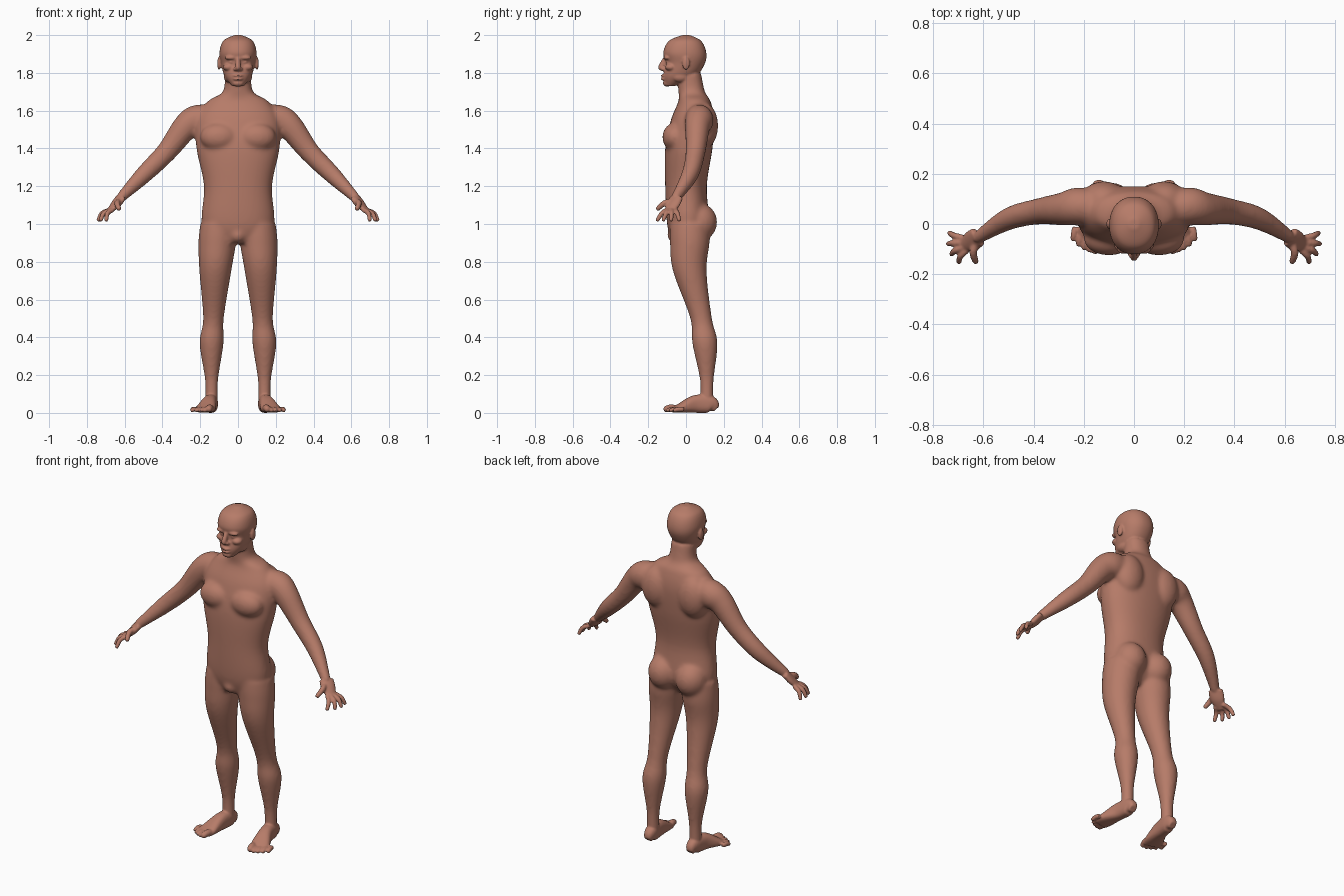
import bpy, bmesh, math
from mathutils import Vector, Matrix

cube = bpy.data.objects.get("Cube")
if cube:
    bpy.data.objects.remove(cube, do_unlink=True)

SIDEWAYS = Vector((1, 0, 0))
UP = Vector((0, 0, 1))


def spline(rows, steps=6):
    """Catmull-Rom interpolation of whole section rows."""
    points = [Vector(row) for row in rows]
    last = len(points) - 1
    result = []
    for i, (start, end) in enumerate(zip(points, points[1:])):
        leave = (end - points[max(i - 1, 0)]) / 2
        arrive = (points[min(i + 2, last)] - start) / 2
        for step in range(steps):
            t = step / steps
            ease = t * t * (3 - 2 * t)
            result.append(start.lerp(end, ease)
                          + leave * t * (1 - t) ** 2
                          - arrive * t * t * (1 - t))
    result.append(points[last])
    return result


def loft(bm, rows, hint, axis=None, power=2, sides=32):
    """Skin sections of (x, y, z, radius along hint, radius across)."""
    rows = spline(rows)
    last = len(rows) - 1
    rings = []
    for i, row in enumerate(rows):
        centre = Vector(row[:3])
        before = Vector(rows[max(i - 1, 0)][:3])
        after = Vector(rows[min(i + 1, last)][:3])
        along = axis or (after - before).normalized()
        u = (hint - along * hint.dot(along)).normalized()
        v = along.cross(u)
        ring = []
        for k in range(sides):
            angle = math.tau * k / sides
            c, s = math.cos(angle), math.sin(angle)
            c = math.copysign(abs(c) ** (2 / power), c)
            s = math.copysign(abs(s) ** (2 / power), s)
            ring.append(bm.verts.new(centre + u * c * row[3] + v * s * row[4]))
        rings.append(ring)
    for low, high in zip(rings, rings[1:]):
        for k in range(sides):
            n = (k + 1) % sides
            bm.faces.new((low[k], low[n], high[n], high[k]))
    bm.faces.new(reversed(rings[0]))
    bm.faces.new(rings[-1])


def limb(bm, rows, wide=1, hint=UP, axis=None):
    """Loft a path of (x, y, z, radius) with one width ratio."""
    loft(bm, [(x, y, z, r, r * wide) for x, y, z, r in rows], hint, axis)


def column(bm, rows):
    """Upright central loft from (height, half width, front, back)."""
    sections = [(0, (front + back) / 2, z, width, (back - front) / 2)
                for z, width, front, back in rows]
    loft(bm, sections, SIDEWAYS, UP, power=2.2, sides=48)


def blob(bm, centre, radii):
    place = Matrix.Translation(centre) @ Matrix.Diagonal(radii).to_4x4()
    bmesh.ops.create_icosphere(bm, subdivisions=4, radius=1, matrix=place)


def digit(bm, base, tip, radius, lift):
    """Finger or toe with a slight knuckle bend and a rounded tip."""
    middle = (base + tip) / 2 + lift
    end = tip + (tip - middle).normalized() * radius / 2
    limb(bm, [(*base, radius), (*middle, radius), (*tip, radius * .8),
              (*end, radius * .3)])


def mirror(bm):
    copy = bmesh.ops.duplicate(bm, geom=bm.verts[:] + bm.edges[:] + bm.faces[:])
    verts = [item for item in copy["geom"] if isinstance(item, bmesh.types.BMVert)]
    bmesh.ops.scale(bm, vec=(-1, 1, 1), verts=verts)


def fuse(bm, name, voxel, rounds):
    """Weld overlapping parts into one smooth skin."""
    bmesh.ops.recalc_face_normals(bm, faces=bm.faces[:])
    mesh = bpy.data.meshes.new(name)
    bm.to_mesh(mesh)
    bm.free()
    ob = bpy.data.objects.new(name, mesh)
    bpy.context.collection.objects.link(ob)
    remesh = ob.modifiers.new("weld", 'REMESH')
    remesh.mode = 'VOXEL'
    remesh.voxel_size = voxel
    remesh.use_smooth_shade = True
    smooth = ob.modifiers.new("soften", 'SMOOTH')
    smooth.factor = .5
    smooth.iterations = rounds
    graph = bpy.context.evaluated_depsgraph_get()
    result = bpy.data.meshes.new_from_object(ob.evaluated_get(graph))
    ob.modifiers.clear()
    ob.data = result
    bpy.data.meshes.remove(mesh)
    return ob


# Limbs and large muscles, mirrored
bm = bmesh.new()
arm = [(.14, .06, 1.56, .07), (.22, .07, 1.55, .08), (.28, .06, 1.51, .07),
       (.38, .05, 1.38, .055), (.5, .02, 1.26, .047), (.63, -.06, 1.13, .026)]
limb(bm, arm, wide=.95)
leg = [(.1, .02, 1, .1), (.11, .02, .9, .1), (.12, .02, .75, .085),
       (.13, .08, .5, .055), (.14, .1, .37, .064), (.14, .11, .18, .036),
       (.14, .11, .05, .034)]
limb(bm, leg, wide=1.05, hint=SIDEWAYS, axis=UP)
chest, buttock, shoulder_blade = (.1, -.06, 1.46), (.09, .07, 1.01), (.12, .1, 1.52)
blob(bm, chest, (.1, .065, .075))
blob(bm, buttock, (.09, .095, .1))
blob(bm, shoulder_blade, (.09, .07, .12))
mirror(bm)

# Torso and neck
torso = [(.9, .1, -.07, .06), (1, .19, -.1, .12), (1.2, .18, -.11, .11),
         (1.4, .22, -.11, .14), (1.55, .22, -.08, .15), (1.65, .16, -.04, .13),
         (1.7, .08, -.04, .1), (1.8, .07, -.05, .08)]
column(bm, torso)
groin = (0, -.06, .94)
blob(bm, groin, (.04, .04, .04))
core = fuse(bm, "core", voxel=.01, rounds=10)

# Hands: a flat palm with four fanned fingers and a thumb
bm = bmesh.new()
limb(bm, [(.62, -.05, 1.14, .02), (.65, -.07, 1.1, .02), (.69, -.09, 1.06, .01)], wide=2)
palm = Vector((.64, -.07, 1.11))
bend = Vector((.01, 0, .01))
for i in range(4):
    angle = math.radians(25 * i - 55)
    reach = Vector((math.cos(angle), math.sin(angle), -.9)) / 10
    digit(bm, palm + reach * .4, palm + reach, .0125, bend)
thumb = Vector((.63, -.08, 1.12))
digit(bm, thumb, thumb + Vector((0, -.07, -.04)), .015, bend)

# Feet: sections of (x, y, half height, half width) resting on the ground
foot = [(.14, .16, .02, .02), (.14, .13, .045, .034), (.15, .05, .047, .038),
        (.17, -.03, .025, .052), (.18, -.07, .013, .048)]
loft(bm, [(x, y, half, half, width) for x, y, half, width in foot], UP, power=2.5)
for i in range(5):
    radius = .013 if i else .019
    tip = Vector((.155 + .022 * i, .003 * i * i - .11, radius))
    digit(bm, tip + Vector((-.01, .05, .005)), tip, radius, UP * .004)

# Paired head features
ear, jaw, cheek = (.1, 0, 1.85), (.05, -.03, 1.78), (.05, -.08, 1.83)
brow, eye, nostril = (.036, -.1, 1.88), (.036, -.09, 1.857), (.014, -.12, 1.82)
blob(bm, ear, (.01, .02, .035))
blob(bm, jaw, (.025, .045, .03))
blob(bm, cheek, (.03, .03, .02))
blob(bm, brow, (.034, .02, .012))
blob(bm, eye, (.016, .018, .01))
blob(bm, nostril, (.011, .014, .009))
mirror(bm)

# Skull, nose, lips and chin
skull = [(1.73, .03, -.11, -.06), (1.78, .07, -.12, .05), (1.85, .09, -.108, .1),
         (1.91, .098, -.12, .107), (1.97, .078, -.09, .08), (2, .02, -.02, .02)]
column(bm, skull)
nose = [(0, -.11, 1.88, .01), (0, -.13, 1.83, .015), (0, -.12, 1.81, .01)]
limb(bm, nose, wide=1.2, hint=SIDEWAYS, axis=UP)
for height in (1.768, 1.785):
    blob(bm, (0, -.114, height), (.027, .02, .0075))
chin = (0, -.1, 1.745)
blob(bm, chin, (.03, .022, .018))

# One continuous skin
bm.from_mesh(core.data)
bpy.data.objects.remove(core, do_unlink=True)
body = fuse(bm, "body", voxel=.0055, rounds=3)
body.data.polygons.foreach_set("use_smooth", [True] * len(body.data.polygons))

skin = bpy.data.materials.new("warm brown skin")
skin.use_nodes = True
colour = (.47, .2, .14, 1)
skin.diffuse_color = colour
skin.node_tree.nodes["Principled BSDF"].inputs["Base Color"].default_value = colour
body.data.materials.clear()
body.data.materials.append(skin)
